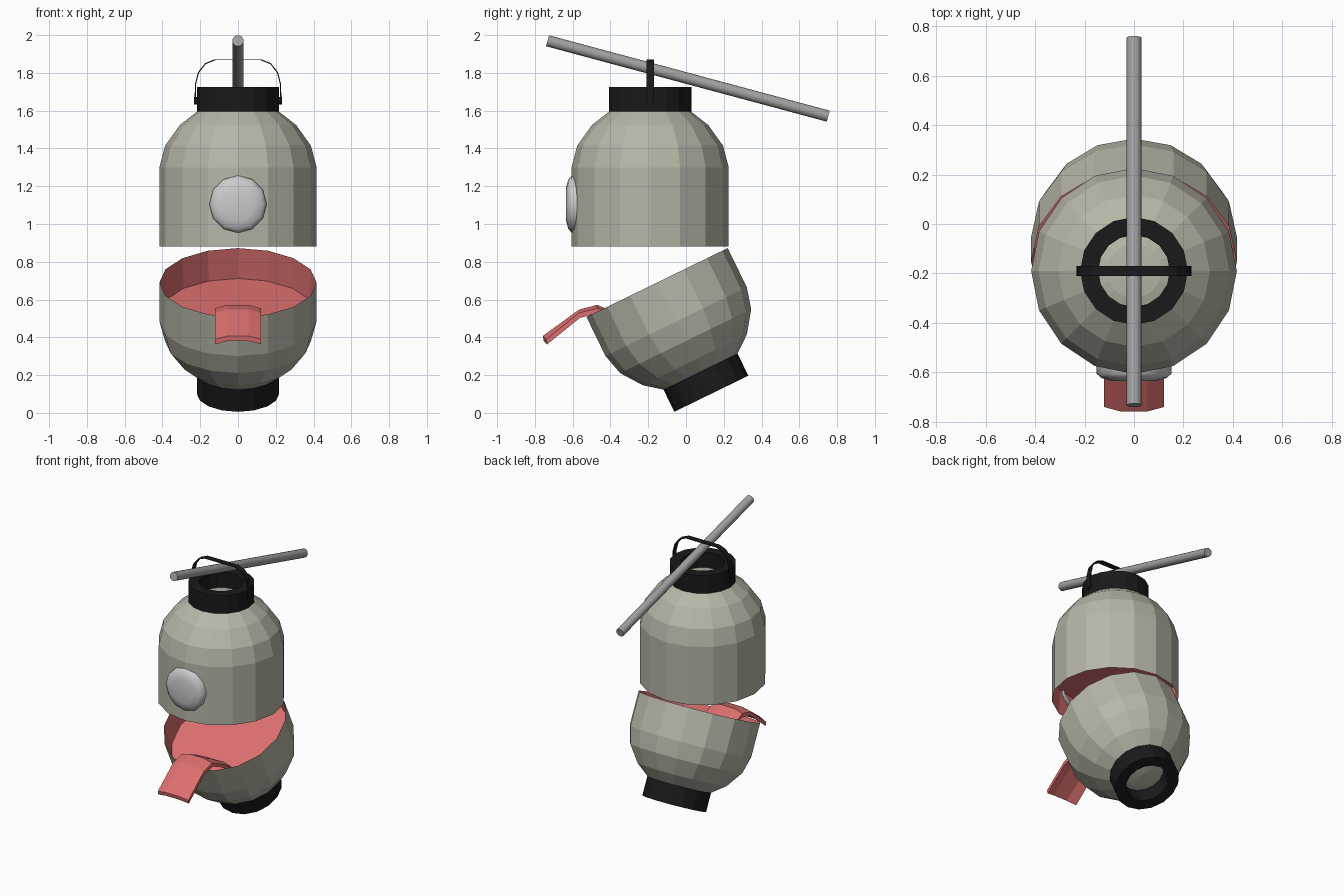
import bpy, bmesh, math
from mathutils import Matrix, Vector

if "Cube" in bpy.data.objects:
    bpy.data.objects.remove(bpy.data.objects["Cube"])


def material(name, rgb):
    m = bpy.data.materials.new(name)
    m.diffuse_color = (*rgb, 1)
    m.use_nodes = True
    m.node_tree.nodes["Principled BSDF"].inputs["Base Color"].default_value = m.diffuse_color
    return m


SHELL = material("warm_grey", (0.47, 0.47, 0.39))
BLACK = material("black", (0.01, 0.01, 0.01))
PINK = material("pink", (0.72, 0.16, 0.16))
METAL = material("metal", (0.36, 0.36, 0.36))
GLASS = material("pale_grey", (0.52, 0.52, 0.54))


def make(name, verts, faces, mat, matrix=Matrix(), smooth=None):
    bm = bmesh.new()
    vs = [bm.verts.new(matrix @ Vector(v)) for v in verts]
    for f in faces:
        bm.faces.new([vs[i] for i in f])
    bmesh.ops.remove_doubles(bm, verts=bm.verts, dist=1e-5)
    mesh = bpy.data.meshes.new(name)
    bm.to_mesh(mesh)
    bm.free()
    mesh.materials.append(mat)
    ob = bpy.data.objects.new(name, mesh)
    bpy.context.collection.objects.link(ob)
    if smooth:
        bpy.ops.object.select_all(action='DESELECT')
        ob.select_set(True)
        bpy.context.view_layer.objects.active = ob
        bpy.ops.object.shade_smooth_by_angle(angle=math.radians(smooth))
    return ob


def lathe(name, profile, mat, matrix, sides=16, smooth=None):
    """Revolve (radius, height) points around local z."""
    n = len(profile)
    verts = [(r * math.cos(a), r * math.sin(a), h)
             for a in (2 * math.pi * i / sides for i in range(sides))
             for r, h in profile]
    faces = []
    for i in range(sides):
        k = (i + 1) % sides
        for j in range(n - 1):
            f = [i * n + j, k * n + j, k * n + j + 1, i * n + j + 1]
            if profile[j][0] == 0:
                f.pop(1)
            elif profile[j + 1][0] == 0:
                f.pop(2)
            faces.append(f)
    return make(name, verts, faces, mat, matrix, smooth)


def ribbon(name, sections, mat):
    """Skin a solid from equal closed cross-sections, capped at both ends."""
    n = len(sections[0])
    verts = [p for s in sections for p in s]
    faces = [[s * n + j, s * n + (j + 1) % n, (s + 1) * n + (j + 1) % n, (s + 1) * n + j]
             for s in range(len(sections) - 1) for j in range(n)]
    faces += [list(range(n))[::-1], [(len(sections) - 1) * n + j for j in range(n)]]
    ob = make(name, verts, faces, mat)
    bm = bmesh.new()
    bm.from_mesh(ob.data)
    bmesh.ops.recalc_face_normals(bm, faces=bm.faces)
    bm.to_mesh(ob.data)
    bm.free()
    return ob


# Two domed halves, each with a pink liner and a black end collar
def half(prefix, wall, matrix):
    dome = [(0.416, 0), (0.416, wall), (0.386, wall + 0.115), (0.307, wall + 0.225),
            (0.217, wall + 0.295), (0.11, wall + 0.325), (0, wall + 0.335)]
    lathe(prefix + "_shell", dome, SHELL, matrix)
    lathe(prefix + "_liner", [(0, 0.175), (0.408, 0.175), (0.416, 0)], PINK, matrix)
    a, b = wall + 0.295, wall + 0.425
    lathe(prefix + "_collar", [(0.15, a), (0.218, a), (0.218, b), (0.145, b), (0.145, a)],
          BLACK, matrix)


half("upper", 0.42, Matrix.Translation((0, -0.19, 0.88)))
half("lower", 0.23, Matrix.Translation((0, -0.153, 0.69)) @ Matrix.Rotation(math.radians(-154), 4, 'X'))

# Round lens on the front
lathe("eye_lens", [(0.152, -0.06), (0.152, 0), (0.132, 0.018), (0.088, 0.03), (0, 0.03)], GLASS,
      Matrix.Translation((0, -0.605, 1.105)) @ Matrix.Rotation(math.pi / 2, 4, 'X'), 12, 50)

# Tongue hanging over the front rim
tongue = []
for y, z, bulge in [(-0.25, 0.45, 0), (-0.38, 0.52, 0), (-0.47, 0.56, 0),
                    (-0.566, 0.535, 0), (-0.74, 0.395, -0.018)]:
    top = [(x, y + (bulge if abs(x) < 0.1 else 0), z + (0.012 if abs(x) < 0.1 else -0.006))
           for x in (-0.122, -0.055, 0.055, 0.122)]
    tongue.append(top + [(x, q + 0.005, w - 0.026) for x, q, w in reversed(top)])
ribbon("tongue", tongue, PINK)

# Strap handle with side pivots
side = [(0.224, 1.66), (0.222, 1.74), (0.207, 1.80), (0.17, 1.847), (0.12, 1.867)]
path = side + [(-x, z) for x, z in reversed(side)]
strap = []
for x, z in path:
    d = Vector((x, z - 1.68)).normalized() * 0.006
    strap.append([(x, -0.21, z), (x, -0.17, z), (x + d.x, -0.17, z + d.y), (x + d.x, -0.21, z + d.y)])
ribbon("handle_strap", strap, BLACK)
for s, label in ((1, "right"), (-1, "left")):
    lathe("handle_pivot_" + label, [(0, -0.02), (0.02, -0.02), (0.02, 0.02), (0, 0.02)], BLACK,
          Matrix.Translation((s * 0.213, -0.19, 1.652)) @ Matrix.Rotation(math.pi / 2, 4, 'Y'), 12)

# Sloping carrying rod through the handle
a, b = Vector((0, -0.733, 1.97)), Vector((0, 0.753, 1.571))
length = (b - a).length
lathe("carrying_rod", [(0, 0), (0.03, 0), (0.03, length), (0, length)], METAL,
      Matrix.Translation(a) @ (b - a).to_track_quat('Z', 'Y').to_matrix().to_4x4(), 16, 40)
